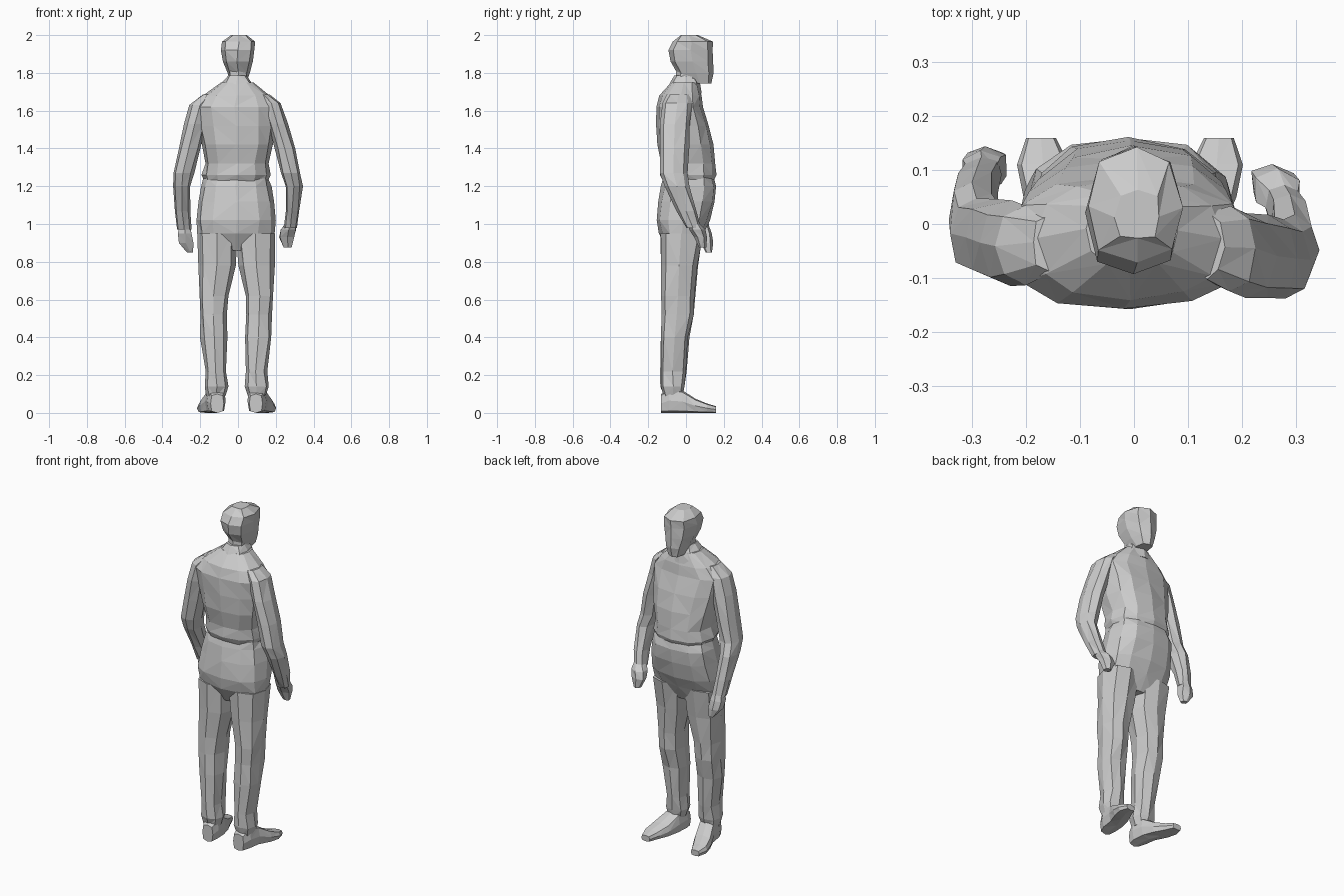
import bpy, bmesh, math, random
from mathutils import Vector

random.seed(4)


def loft(name, rings, n=8, power=0.8, along='z', jitter=0.004):
    """Skin closed rings; each ring is (a0, a1, b0, b1, position along axis)."""
    bm = bmesh.new()
    loops = []
    for a0, a1, b0, b1, t in rings:
        loop = []
        for i in range(n):
            ang = 2 * math.pi * (i + 0.5 * (n % 4 == 2)) / n
            c, s = math.cos(ang), math.sin(ang)
            a = (a0 + a1) / 2 + (a1 - a0) / 2 * math.copysign(abs(c) ** power, c)
            b = (b0 + b1) / 2 + (b1 - b0) / 2 * math.copysign(abs(s) ** power, s)
            p = Vector((a, b, t)) if along == 'z' else Vector((a, t, b))
            j = jitter
            p += Vector((random.uniform(-j, j), random.uniform(-j, j), 0))
            loop.append(bm.verts.new(p))
        loops.append(loop)
    for lo, hi in zip(loops, loops[1:]):
        for i in range(n):
            k = (i + 1) % n
            q = [lo[i], lo[k], hi[k], hi[i]]
            # alternate the diagonals for a faceted look
            if random.random() < 0.5:
                q = q[1:] + q[:1]
            bm.faces.new((q[0], q[1], q[2]))
            bm.faces.new((q[0], q[2], q[3]))
    bm.faces.new(loops[0][::-1])
    bm.faces.new(loops[-1])
    bmesh.ops.recalc_face_normals(bm, faces=bm.faces)
    me = bpy.data.meshes.new(name)
    bm.to_mesh(me)
    bm.free()
    ob = bpy.data.objects.new(name, me)
    bpy.context.collection.objects.link(ob)
    return ob


# Head, chin pushed forward
loft("head", [
    (-0.04, 0.045, 0.02, 0.135, 1.745),
    (-0.058, 0.06, -0.045, 0.145, 1.80),
    (-0.08, 0.075, -0.08, 0.143, 1.86),
    (-0.09, 0.09, -0.095, 0.142, 1.92),
    (-0.082, 0.088, -0.075, 0.142, 1.965),
    (-0.035, 0.05, -0.03, 0.06, 2.0)], power=0.75)

# Neck and collar
loft("neck", [
    (-0.065, 0.06, -0.07, 0.06, 1.70),
    (-0.052, 0.052, -0.055, 0.055, 1.78),
    (-0.05, 0.05, -0.05, 0.07, 1.84)], n=6)
loft("collar", [
    (-0.12, 0.10, -0.115, 0.085, 1.69),
    (-0.08, 0.07, -0.08, 0.07, 1.755),
    (-0.055, 0.05, -0.065, 0.05, 1.785)])

# Shirt with a fold above the waistband
loft("shirt", [
    (-0.175, 0.155, -0.115, 0.14, 1.22),
    (-0.19, 0.17, -0.135, 0.158, 1.26),
    (-0.175, 0.16, -0.135, 0.152, 1.32),
    (-0.195, 0.185, -0.155, 0.142, 1.42),
    (-0.215, 0.195, -0.16, 0.122, 1.52),
    (-0.235, 0.205, -0.16, 0.09, 1.62),
    (-0.185, 0.165, -0.14, 0.08, 1.68),
    (-0.09, 0.08, -0.08, 0.06, 1.75)], n=12)

# Trousers: hips
loft("hips", [
    (-0.14, 0.12, -0.09, 0.05, 0.86),
    (-0.215, 0.195, -0.14, 0.095, 0.95),
    (-0.222, 0.2, -0.155, 0.128, 1.02),
    (-0.21, 0.19, -0.145, 0.155, 1.12),
    (-0.198, 0.175, -0.13, 0.162, 1.20),
    (-0.18, 0.16, -0.118, 0.148, 1.245)], n=12)

# Legs
loft("left_leg", [
    (-0.165, -0.065, -0.12, -0.02, 0.09),
    (-0.18, -0.05, -0.135, -0.005, 0.14),
    (-0.17, -0.06, -0.135, 0.0, 0.22),
    (-0.198, -0.058, -0.135, 0.015, 0.40),
    (-0.2, -0.062, -0.13, 0.042, 0.52),
    (-0.205, -0.05, -0.128, 0.048, 0.62),
    (-0.212, -0.015, -0.13, 0.062, 0.78),
    (-0.218, -0.005, -0.135, 0.09, 0.95)])
loft("right_leg", [
    (0.05, 0.15, -0.12, -0.02, 0.09),
    (0.035, 0.165, -0.135, -0.005, 0.14),
    (0.04, 0.152, -0.135, 0.0, 0.22),
    (0.035, 0.178, -0.135, 0.012, 0.40),
    (0.04, 0.182, -0.13, 0.038, 0.52),
    (0.04, 0.188, -0.128, 0.045, 0.62),
    (0.005, 0.192, -0.13, 0.062, 0.78),
    (-0.01, 0.198, -0.135, 0.09, 0.95)])

# Shoes, turned outwards
for name, side, shift in (("left_shoe", -1, -0.015), ("right_shoe", 1, 0.0)):
    rings = []
    for x0, x1, top, y in ((0.06, 0.13, 0.10, -0.132), (0.05, 0.15, 0.13, -0.09),
                           (0.055, 0.16, 0.12, -0.02), (0.075, 0.19, 0.075, 0.05),
                           (0.105, 0.202, 0.05, 0.11), (0.13, 0.185, 0.035, 0.16)):
        a, b = sorted((side * x0 + shift, side * x1 + shift))
        rings.append((a, b, 0.0, top, y))
    loft(name, rings, power=0.55, along='y', jitter=0.0)

# Arms: shoulder, elbow, forearm swung forward
loft("left_arm", [
    (-0.325, -0.245, 0.055, 0.125, 0.97),
    (-0.335, -0.25, 0.01, 0.11, 1.07),
    (-0.345, -0.25, -0.06, 0.075, 1.20),
    (-0.342, -0.235, -0.085, 0.05, 1.27),
    (-0.315, -0.2, -0.1, 0.045, 1.40),
    (-0.285, -0.17, -0.115, 0.04, 1.53),
    (-0.258, -0.15, -0.115, 0.03, 1.63),
    (-0.19, -0.12, -0.09, 0.02, 1.685)], power=0.85)
loft("right_arm", [
    (0.24, 0.312, 0.0, 0.075, 0.98),
    (0.25, 0.325, -0.05, 0.055, 1.07),
    (0.25, 0.342, -0.115, 0.015, 1.20),
    (0.225, 0.33, -0.138, 0.005, 1.27),
    (0.195, 0.305, -0.14, 0.015, 1.40),
    (0.16, 0.262, -0.135, 0.02, 1.53),
    (0.13, 0.222, -0.125, 0.03, 1.64),
    (0.11, 0.165, -0.1, 0.02, 1.685)], power=0.85)

# Hands
loft("left_hand", [
    (-0.27, -0.24, 0.105, 0.14, 0.85),
    (-0.315, -0.232, 0.08, 0.145, 0.90),
    (-0.325, -0.24, 0.06, 0.14, 0.95),
    (-0.31, -0.255, 0.06, 0.12, 1.0)], n=6)
loft("right_hand", [
    (0.24, 0.285, 0.07, 0.108, 0.875),
    (0.215, 0.305, 0.045, 0.112, 0.93),
    (0.225, 0.312, 0.02, 0.1, 0.97),
    (0.255, 0.305, 0.01, 0.065, 1.01)], n=6)
